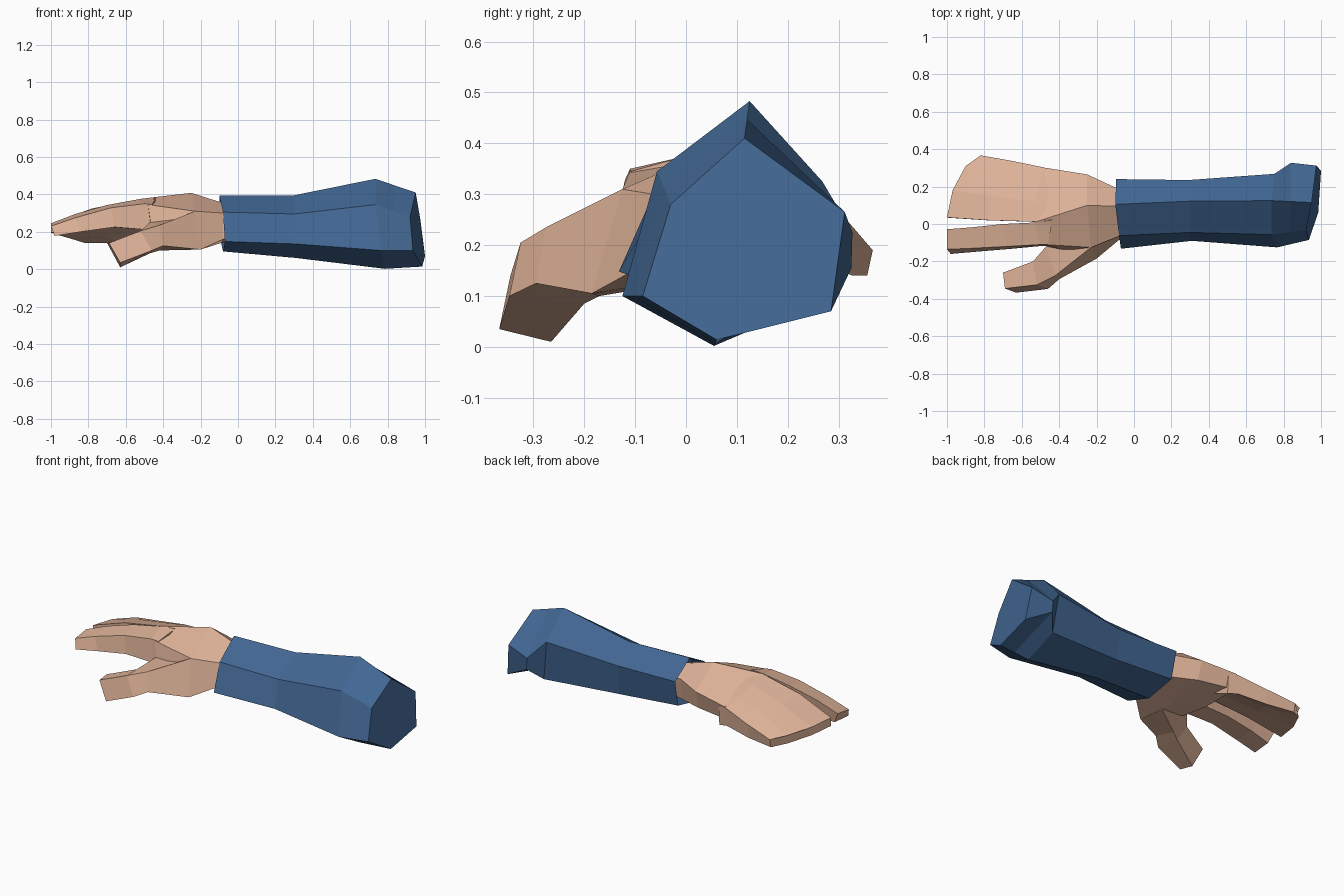
import bpy, bmesh

def material(name, rgb):
    m = bpy.data.materials.new(name)
    m.diffuse_color = (*rgb, 1)
    return m

BLUE = material("sleeve blue", (0.054, 0.135, 0.29))
SKIN = material("skin", (0.72, 0.44, 0.31))

def loft(name, rings, mat, recess=0):
    """Skin a list of point rings with flat faces; optionally hollow the first end."""
    bm = bmesh.new()
    vs = [[bm.verts.new(p) for p in r] for r in rings]
    n = len(vs[0])
    for a, b in zip(vs, vs[1:]):
        for i in range(n):
            j = (i + 1) % n
            bm.faces.new((a[i], a[j], b[j], b[i]))
    first = bm.faces.new(vs[0][::-1])
    bm.faces.new(vs[-1])
    bmesh.ops.recalc_face_normals(bm, faces=bm.faces[:])
    if recess:
        bmesh.ops.inset_region(bm, faces=[first], thickness=0.012)
        for v in first.verts:
            v.co.x += recess
    me = bpy.data.meshes.new(name)
    bm.to_mesh(me)
    bm.free()
    me.materials.append(mat)
    ob = bpy.data.objects.new(name, me)
    bpy.context.collection.objects.link(ob)
    return ob

# Sleeve: six-sided, flaring to the elbow (top, back up, back low, bottom, front low, front up)
loft("sleeve", [
    [(-.10, .105, .395), (-.095, .24, .30), (-.09, .205, .14), (-.08, .03, .095), (-.07, -.132, .148), (-.08, -.062, .305)],
    [(.30, .122, .395), (.29, .235, .29), (.30, .215, .11), (.31, .065, .06), (.31, -.09, .135), (.30, -.045, .295)],
    [(.735, .125, .483), (.75, .268, .325), (.78, .25, .085), (.785, .055, .002), (.765, -.125, .10), (.735, -.057, .345)],
    [(.84, .12, .447), (.84, .327, .225), (.845, .325, .155), (.885, .058, .008), (.85, -.105, .10), (.83, -.043, .312)],
    [(.95, .115, .41), (.975, .312, .265), (1.0, .285, .07), (.985, .06, .014), (.935, -.085, .10), (.92, -.03, .28)],
], BLUE, recess=0.08)

# Palm: same six-sided layout, from inside the cuff to the knuckles
loft("palm", [
    [(-.03, .095, .35), (-.03, .18, .29), (-.03, .16, .17), (-.03, .03, .14), (-.03, -.08, .17), (-.03, -.05, .29)],
    [(-.10, .095, .36), (-.10, .195, .30), (-.09, .175, .17), (-.09, .03, .14), (-.08, -.085, .16), (-.08, -.065, .30)],
    [(-.25, .10, .408), (-.25, .265, .29), (-.25, .235, .18), (-.25, .02, .13), (-.20, -.185, .105), (-.23, -.125, .31)],
    [(-.53, .01, .375), (-.47, .30, .27), (-.47, .28, .185), (-.50, .0, .21), (-.46, -.125, .20), (-.48, -.11, .345)],
], SKIN)

# Joined outer fingers: a curved slab, each ring is a top row and a thinner row below
def slab_ring(top, thick):
    return top + [(x, y * .97, z - thick) for x, y, z in reversed(top)]

loft("outer_fingers", [
    slab_ring([(-.44, .02, .38), (-.43, .11, .35), (-.42, .20, .31), (-.42, .288, .27)], .13),
    slab_ring([(-.53, .012, .374), (-.53, .12, .348), (-.51, .22, .31), (-.48, .302, .265)], .11),
    slab_ring([(-.78, .02, .325), (-.76, .15, .30), (-.71, .25, .268), (-.65, .337, .225)], .085),
    slab_ring([(-1.0, .035, .245), (-.97, .18, .235), (-.90, .31, .215), (-.82, .367, .19)], .05),
], SKIN)

# Index finger (top back, top front, bottom front, bottom back)
loft("index_finger", [
    [(-.44, .0, .375), (-.46, -.108, .345), (-.46, -.118, .21), (-.44, .0, .22)],
    [(-.53, .008, .374), (-.50, -.11, .35), (-.50, -.118, .212), (-.53, .0, .215)],
    [(-.70, .0, .343), (-.68, -.12, .328), (-.66, -.133, .225), (-.68, -.02, .225)],
    [(-.87, -.018, .295), (-.87, -.13, .275), (-.84, -.148, .20), (-.85, -.03, .205)],
    [(-1.0, -.028, .245), (-1.0, -.135, .23), (-.98, -.16, .178), (-.97, -.04, .18)],
], SKIN)

# Thumb (inner top, outer top, outer bottom, inner bottom)
loft("thumb", [
    [(-.25, -.05, .29), (-.23, -.125, .31), (-.20, -.185, .105), (-.24, -.05, .12)],
    [(-.47, -.12, .25), (-.42, -.275, .235), (-.40, -.295, .125), (-.42, -.17, .10)],
    [(-.54, -.20, .19), (-.52, -.325, .205), (-.46, -.347, .10), (-.47, -.20, .085)],
    [(-.70, -.26, .14), (-.69, -.345, .14), (-.63, -.367, .035), (-.63, -.265, .01)],
], SKIN)
